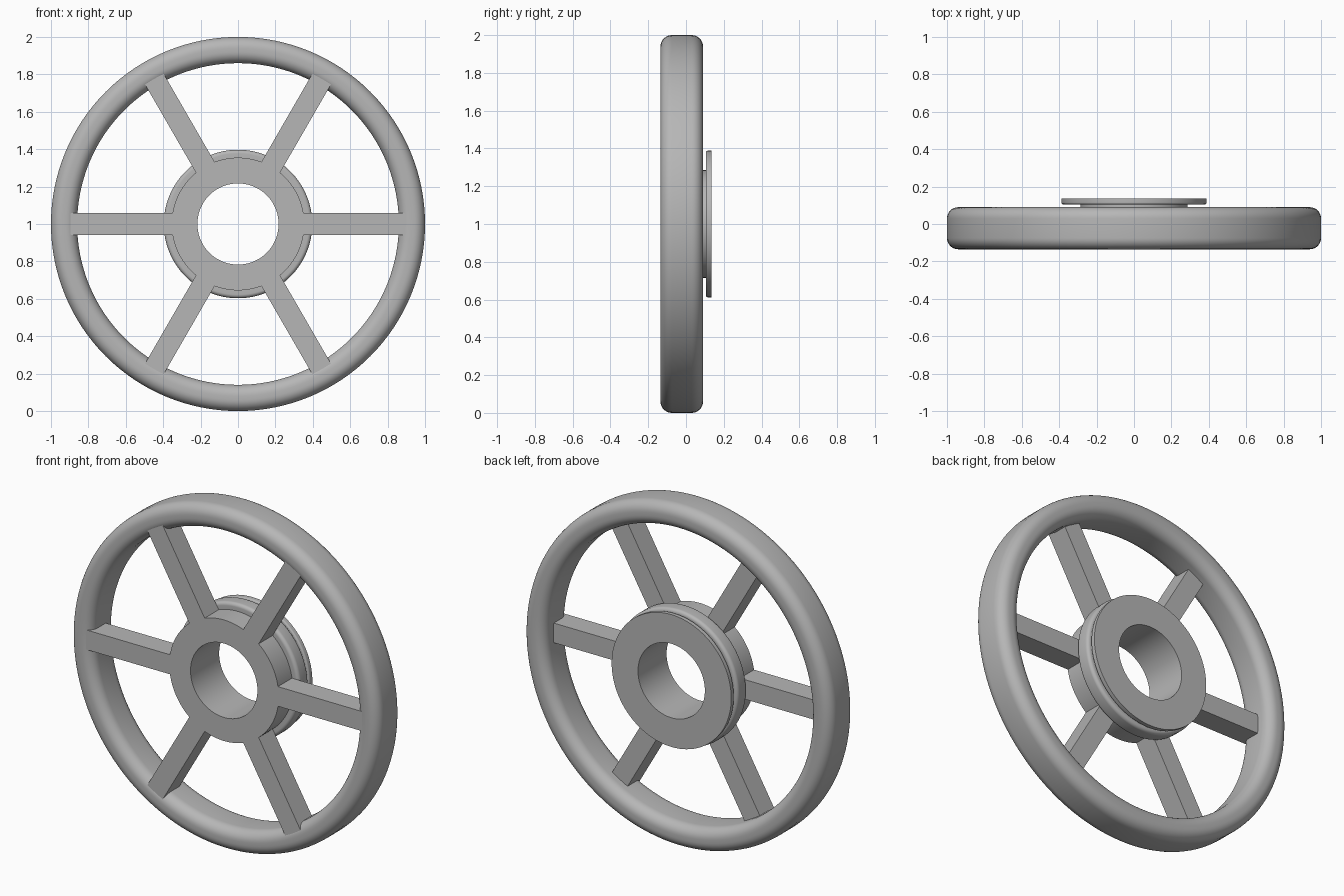
import bpy, bmesh, math
from mathutils import Matrix, Vector

if "Cube" in bpy.data.objects:
    bpy.data.objects.remove(bpy.data.objects["Cube"], do_unlink=True)

CENTRE = Vector((0, 0, 1))
FRONT = -0.13        # front plane shared by hub and spokes
SPOKE_BACK = 0.0

metal = bpy.data.materials.new("plain_grey")
metal.use_nodes = True
grey = (0.47, 0.47, 0.47, 1)
metal.diffuse_color = grey
metal.node_tree.nodes["Principled BSDF"].inputs["Base Color"].default_value = grey


def finish(name, bm, smooth=False):
    bmesh.ops.recalc_face_normals(bm, faces=bm.faces)
    mesh = bpy.data.meshes.new(name)
    bm.to_mesh(mesh)
    bm.free()
    mesh.materials.append(metal)
    obj = bpy.data.objects.new(name, mesh)
    obj.location = CENTRE
    bpy.context.collection.objects.link(obj)
    if smooth:
        bpy.ops.object.select_all(action="DESELECT")
        obj.select_set(True)
        bpy.context.view_layer.objects.active = obj
        bpy.ops.object.shade_smooth_by_angle(angle=math.radians(30))
    return obj


def fillet(r, y, radius, start, steps=8):
    """Quarter arc of (radius, depth) points about a corner centre."""
    angles = [math.radians(start + 90 * i / steps) for i in range(steps + 1)]
    return [(r + radius * math.cos(a), y + radius * math.sin(a)) for a in angles]


def lathe(name, profile, segments=128):
    """Revolve a closed (radius, depth) profile about the y axis."""
    bm = bmesh.new()
    rings = []
    for s in range(segments):
        a = math.tau * s / segments
        rings.append([bm.verts.new((r * math.cos(a), y, r * math.sin(a)))
                      for r, y in profile])
    n = len(profile)
    for s in range(segments):
        here, after = rings[s], rings[(s + 1) % segments]
        for i in range(n):
            j = (i + 1) % n
            bm.faces.new((here[i], here[j], after[j], after[i]))
    return finish(name, bm, smooth=True)


# Outer rim with softly rounded corners
inner, outer, front, back, rad = 0.86, 1.0, -0.135, 0.09, 0.06
rim = (fillet(outer - rad, back - rad, rad, 0)
       + fillet(inner + rad, back - rad, rad, 90)
       + fillet(inner + rad, front + rad, rad, 180)
       + fillet(outer - rad, front + rad, rad, 270))
lathe("rim", rim)

# Hub: body, rounded collar, narrow groove and back flange around a bore
bore, body, neck, collar, flange = 0.217, 0.355, 0.285, 0.397, 0.388
soft, thin = 0.02, 0.01
hub = [(bore, FRONT), (body, FRONT), (body, SPOKE_BACK)]
hub += fillet(collar - soft, SPOKE_BACK + soft, soft, 270)
hub += fillet(collar - soft, back - soft, soft, 0)
hub += [(neck, back), (neck, 0.105)]
hub += fillet(flange - thin, 0.105 + thin, thin, 270)
hub += [(flange, 0.135), (bore, 0.135)]
lathe("hub", hub)

# Six rectangular spokes running from the hub into the rim
start, end, width = 0.33, 0.92, 0.115
for k in range(6):
    bm = bmesh.new()
    bmesh.ops.create_cube(bm, size=1)
    place = (Matrix.Rotation(math.tau * k / 6, 4, "Y")
             @ Matrix.Translation(((start + end) / 2, (FRONT + SPOKE_BACK) / 2, 0))
             @ Matrix.Diagonal((end - start, SPOKE_BACK - FRONT, width, 1)))
    bmesh.ops.transform(bm, matrix=place, verts=bm.verts)
    finish(f"spoke_{k + 1}", bm)
